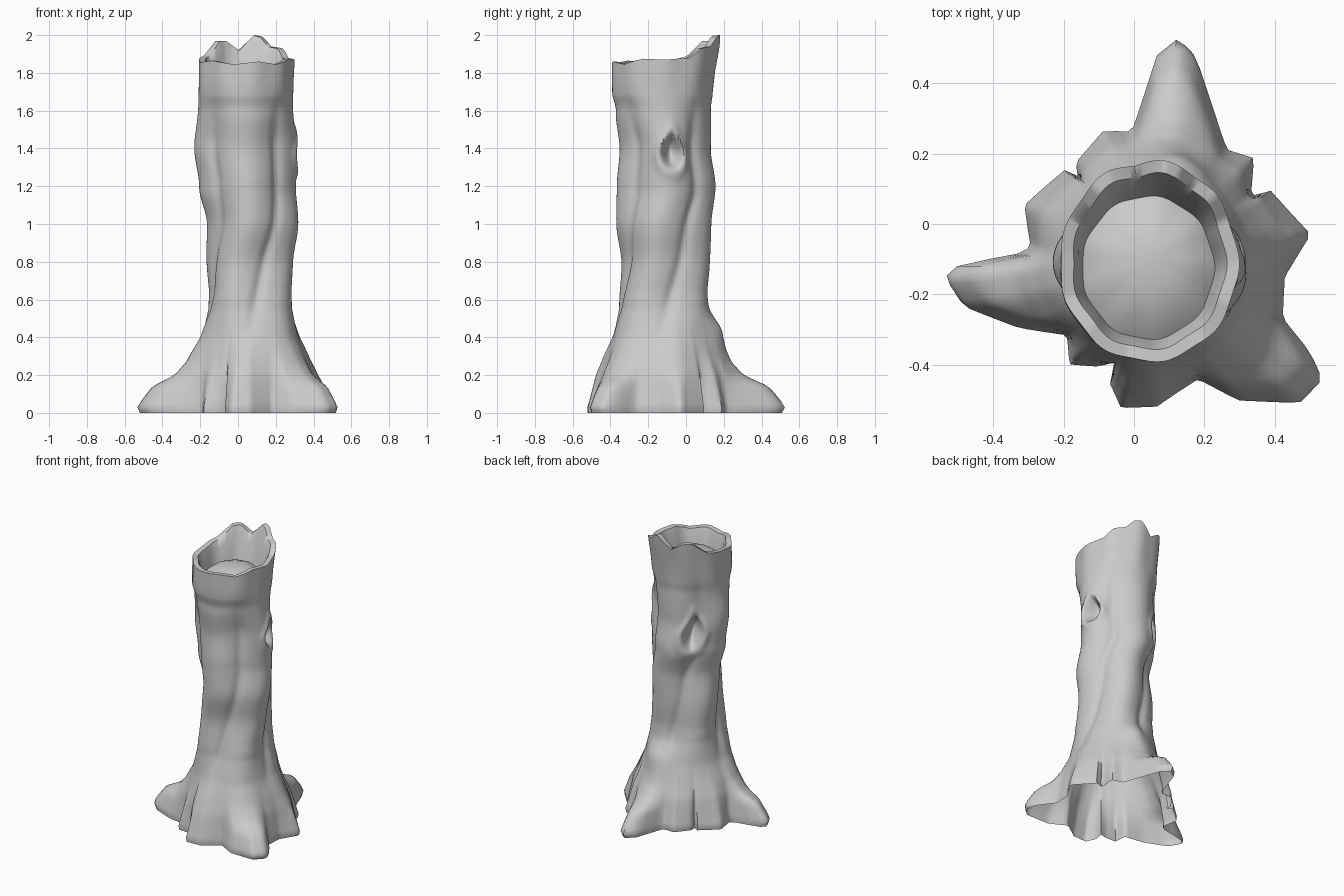
import bpy, bmesh, math
from math import sin, cos, pi, radians

cube = bpy.data.objects.get("Cube")
if cube:
    bpy.data.objects.remove(cube, do_unlink=True)

N = 144                      # points around the trunk
CX, CY = 0.05, -0.10         # trunk axis

# Trunk extents: height, x min, x max, y min, y max
TRUNK = [(0.6, -.155, .285, -.355, .115), (0.8, -.16, .285, -.335, .12),
         (1.0, -.15, .305, -.355, .12), (1.2, -.19, .29, -.35, .14),
         (1.4, -.215, .29, -.335, .115), (1.6, -.205, .285, -.365, .125),
         (1.7, -.21, .29, -.39, .14), (2.0, -.21, .30, -.39, .18)]

# Ground outline of the roots and lobes
ROOTS = [(.50, -.01), (.40, .09), (.32, .09), (.37, .12), (.33, .20), (.25, .22),
         (.16, .48), (.11, .53), (.05, .48), (-.02, .26), (-.10, .26), (-.17, .17),
         (-.16, .12), (-.20, .15), (-.31, .06), (-.29, -.05), (-.36, -.08),
         (-.48, -.08), (-.54, -.13), (-.49, -.21), (-.34, -.27), (-.21, -.29),
         (-.21, -.38), (-.13, -.39), (-.08, -.38), (-.10, -.43), (-.06, -.52),
         (.05, -.52), (.18, -.44), (.20, -.45), (.30, -.50), (.48, -.50),
         (.545, -.43), (.51, -.35), (.43, -.25), (.43, -.13)]

# Broken rim: angle in degrees, height
RIM = [(0, 1.87), (28, 1.88), (42, 1.93), (58, 1.94), (70, 1.99), (80, 2.0),
       (100, 1.92), (118, 1.97), (130, 1.97), (152, 1.89), (172, 1.87), (200, 1.855),
       (225, 1.865), (255, 1.845), (285, 1.86), (310, 1.845), (335, 1.875), (360, 1.87)]

# Knot holes: angle, height, half width, half height
KNOTS = [(radians(9), 1.385, .07, .095), (radians(128), 1.32, .075, .12)]

# Falloff with height of the flare, the root toes and the lobe creases
FLARE = [(0, .98), (.03, 1), (.2, .76), (.4, .28), (.55, .06), (.65, 0)]
TOE = [(0, .95), (.03, 1), (.07, .93), (.14, .75), (.2, .22), (.27, .07), (.4, 0)]
CREASE = [(0, 1), (.12, .8), (.3, .25), (.5, 0)]


def lerp_table(table, x, smooth=False):
    """Interpolation in rows sorted by their first value."""
    if x <= table[0][0]:
        return table[0][1:]
    for a, b in zip(table, table[1:]):
        if x <= b[0]:
            t = (x - a[0]) / max(b[0] - a[0], 1e-6)
            if smooth:
                t = t * t * (3 - 2 * t)
            return [p + (q - p) * t for p, q in zip(a[1:], b[1:])]
    return table[-1][1:]


polar = sorted((math.atan2(y - CY, x - CX) % (2 * pi), math.hypot(x - CX, y - CY))
               for x, y in ROOTS)
polar = ([(polar[-1][0] - 2 * pi, polar[-1][1])] + polar
         + [(polar[0][0] + 2 * pi, polar[0][1])])


def outline(a):
    """Radius of the straight-sided ground outline at an angle."""
    a %= 2 * pi
    for (a0, r0), (a1, r1) in zip(polar, polar[1:]):
        if a <= a1:
            return r0 * r1 * sin(a1 - a0) / (r0 * sin(a - a0) + r1 * sin(a1 - a))
    return polar[-1][1]


def bump(a, z, ba, bz, wa, wz):
    """Soft round swelling centred on an angle and height."""
    da = (a - ba + pi) % (2 * pi) - pi
    return math.exp(-(da / wa) ** 2 - ((z - bz) / wz) ** 2)


def knot_offset(a, z):
    """Dent with a raised lip, pointed at the top."""
    total = 0
    for ka, kz, w, h in KNOTS:
        da = (a - ka + pi) % (2 * pi) - pi
        v = (z - kz) / h
        u = da * .26 / (w * (1 - .5 * max(0, min(1, v))))
        d = math.hypot(u, v)
        if d < 1:
            total -= .09 * (1 - d * d)
        total += .012 * math.exp(-((d - 1.25) / .35) ** 2)
    return total


def surface(a, z, inset=0.0):
    """Point on the bark at an angle and height."""
    x0, x1, y0, y1 = lerp_table(TRUNK, z, True)
    px = (x0 + x1) / 2 + (x1 - x0) / 2 * cos(a)
    py = (y0 + y1) / 2 + (y1 - y0) / 2 * sin(a)
    push = 0
    if z < .65:
        # lobes blend together higher up, long toes stay low
        base = math.hypot(px - CX, py - CY)
        extra = outline(a) - base
        lobe = min(extra, .19)
        blend = sum(min(outline(a + k * .09) - base, .19) for k in range(-3, 4)) / 7
        lobe = blend + (lobe - blend) * lerp_table(CREASE, z)[0]
        push = (lobe * lerp_table(FLARE, z)[0]
                + max(extra - .19, 0) * lerp_table(TOE, z)[0])
        push += .045 * bump(a, z, radians(80), .43, .35, .09)
    # four ridges, upright above and twisting below
    middle = max(0, min(1, (z - .3) / .3, (1.7 - z) / .25))
    groove = .77 - 1.1 * max(0, 1.15 - z)
    wave = -cos(4 * (a - groove))
    push += middle * (.016 * wave - .014 * max(0, -wave) ** 5)
    push += .004 * cos(9 * a) * max(0, min(1, (z - 1.6) / .2))
    push += knot_offset(a, z) - inset
    return px + push * cos(a), py + push * sin(a), z


bm = bmesh.new()
angles = [2 * pi * i / N for i in range(N)]
rim = [lerp_table(RIM, math.degrees(a))[0] for a in angles]
rings = []


def add_ring(points):
    rings.append([bm.verts.new(p) for p in points])


# Bark, from the open foot to the rim
levels = [0, .012, .03, .05] + [.07 + .02 * i for i in range(82)]
for z in levels:
    add_ring([surface(a, z) for a in angles])
for t in (.4, .8, 1):
    add_ring([surface(a, 1.7 + (h - 1.7) * t) for a, h in zip(angles, rim)])
# Lip and inner wall
add_ring([surface(a, h - .002, .035) for a, h in zip(angles, rim)])
add_ring([surface(a, h - .05, .05) for a, h in zip(angles, rim)])
floor = [surface(a, 1.735, .063) for a in angles]
add_ring(floor)
# Domed floor of the hollow
for s, z in ((.75, 1.775), (.4, 1.8)):
    add_ring([(CX + (x - CX) * s, CY + (y - CY) * s, z) for x, y, _ in floor])

for low, high in zip(rings, rings[1:]):
    for i in range(N):
        j = (i + 1) % N
        bm.faces.new((low[i], low[j], high[j], high[i]))
center = bm.verts.new((CX, CY, 1.805))
for i in range(N):
    bm.faces.new((rings[-1][i], rings[-1][(i + 1) % N], center))

mesh = bpy.data.meshes.new("tree_trunk")
bm.to_mesh(mesh)
bm.free()
trunk = bpy.data.objects.new("tree_trunk", mesh)
bpy.context.collection.objects.link(trunk)

# Plain grey bark
mat = bpy.data.materials.new("bark_grey")
mat.use_nodes = True
colour = (.6, .6, .6, 1)
mat.diffuse_color = colour
mat.node_tree.nodes["Principled BSDF"].inputs["Base Color"].default_value = colour
mesh.materials.append(mat)

bpy.context.view_layer.objects.active = trunk
trunk.select_set(True)
bpy.ops.object.shade_smooth_by_angle(angle=radians(60))
